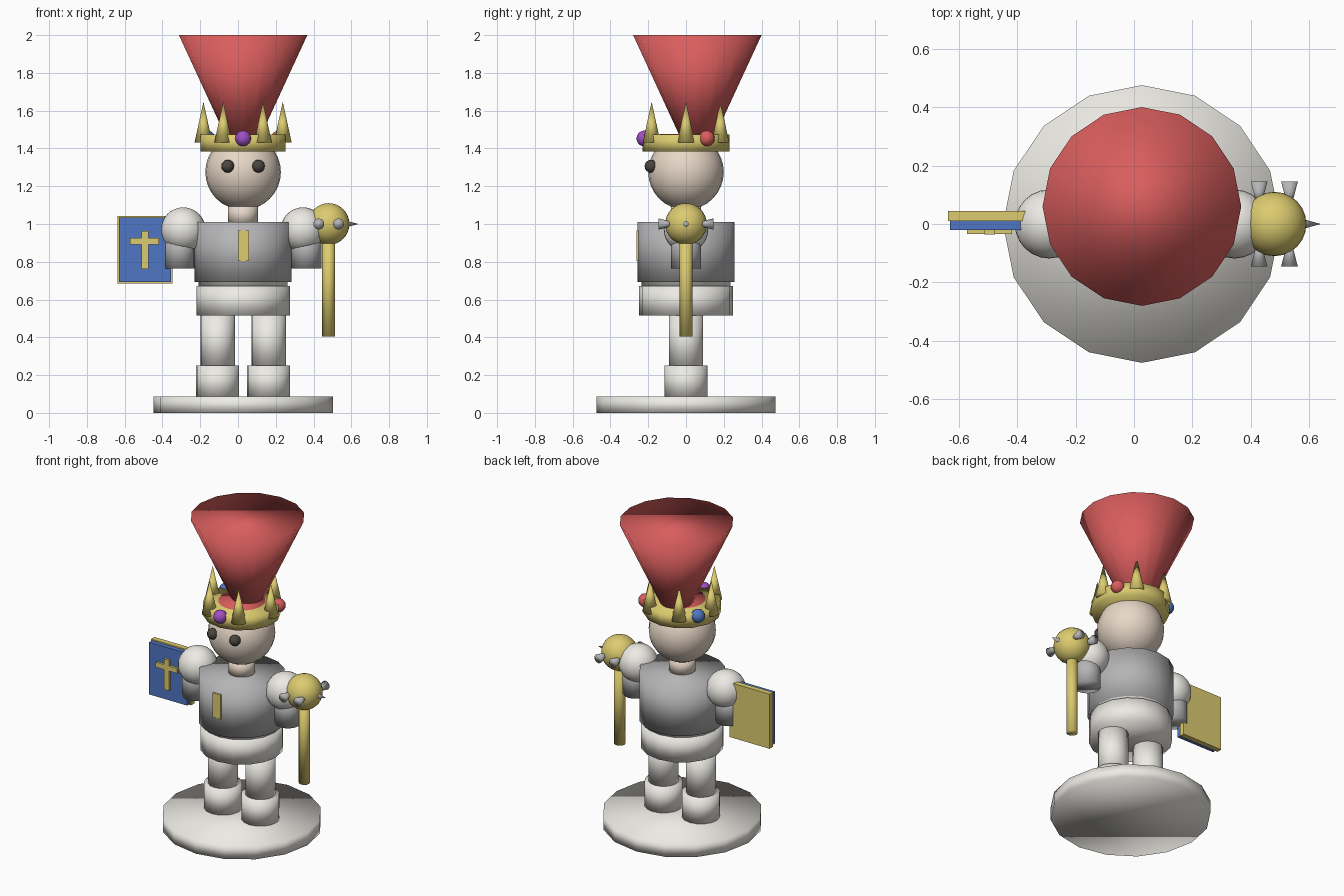
import bpy
from math import pi, radians, sin, cos

if "Cube" in bpy.data.objects:
    bpy.data.objects.remove(bpy.data.objects["Cube"])

CX = 0.027  # figure axis


def material(name, rgb):
    m = bpy.data.materials.new(name)
    m.diffuse_color = (*rgb, 1)
    m.use_nodes = True
    m.node_tree.nodes["Principled BSDF"].inputs["Base Color"].default_value = m.diffuse_color
    return m


WHITE = material("ivory", (0.85, 0.83, 0.78))
GREY = material("steel_grey", (0.46, 0.46, 0.47))
GOLD = material("gold", (0.72, 0.60, 0.16))
RED = material("red", (0.70, 0.11, 0.11))
SKIN = material("skin", (0.80, 0.68, 0.57))
BLUE = material("blue", (0.08, 0.18, 0.55))
PURPLE = material("purple", (0.35, 0.08, 0.55))
DARK = material("dark", (0.07, 0.06, 0.05))


def finish(name, mat, smooth=True):
    o = bpy.context.object
    o.name = name
    o.data.materials.append(mat)
    if smooth:
        bpy.ops.object.shade_smooth()
    return o


def cyl(name, mat, x, y, z0, z1, r0, r1=None, n=16):
    r1 = r0 if r1 is None else r1
    bpy.ops.mesh.primitive_cone_add(vertices=n, radius1=r0, radius2=r1, depth=z1 - z0,
                                    location=(x, y, (z0 + z1) / 2))
    return finish(name, mat)


def ball(name, mat, loc, r, seg=24, rings=16):
    bpy.ops.mesh.primitive_uv_sphere_add(segments=seg, ring_count=rings, radius=r, location=loc)
    return finish(name, mat)


def box(name, mat, lo, hi):
    bpy.ops.mesh.primitive_cube_add(size=1, location=[(a + b) / 2 for a, b in zip(lo, hi)])
    bpy.context.object.scale = [b - a for a, b in zip(lo, hi)]
    return finish(name, mat, False)


# Base, hips and torso
cyl("base", WHITE, CX, 0, 0, 0.087, 0.475)
cyl("hips", WHITE, CX, 0, 0.515, 0.672, 0.248)
cyl("inner_torso", WHITE, CX, 0, 0.66, 1.0, 0.235)
cyl("tunic", GREY, CX, 0, 0.692, 1.01, 0.257)
box("chest_emblem", GOLD, (0.0, -0.262, 0.805), (0.058, -0.235, 0.965))

# Legs, boots, arms and eyes in mirrored pairs
for side, s in (("left", -1), ("right", 1)):
    cyl(side + "_boot", WHITE, CX + s * 0.135, 0, 0.08, 0.25, 0.114)
    cyl(side + "_leg", WHITE, CX + s * 0.135, 0, 0.24, 0.52, 0.091)
    cyl(side + "_arm", GREY, CX + s * 0.335, 0, 0.765, 0.95, 0.08)
    ball(side + "_shoulder", WHITE, (CX + s * 0.317, 0, 0.97), 0.118)
    ball(side + "_eye", DARK, (CX + s * 0.081, -0.185, 1.306), 0.034, 16, 10)

# Head
cyl("neck", SKIN, CX, 0, 1.0, 1.10, 0.08)
ball("head", SKIN, (CX, 0, 1.275), 0.2)

# Crown with spikes and jewels
cyl("crown_band", GOLD, CX, 0, 1.385, 1.474, 0.23, n=14)
cyl("crown_lining", RED, CX, 0, 1.45, 1.477, 0.14)
for i in range(6):
    a = i * pi / 3
    cyl("crown_spike", GOLD, CX + 0.21 * cos(a), 0.21 * sin(a), 1.432, 1.647, 0.047, 0, n=12)
for deg, mat in ((-90, PURPLE), (30, RED), (150, BLUE)):
    a = radians(deg)
    ball("crown_jewel", mat, (CX + 0.22 * cos(a), 0.22 * sin(a), 1.453), 0.042, 16, 10)

# Flared plume
cyl("plume", RED, CX, 0.06, 1.45, 2.0, 0.086, 0.34)

# Book with cross
box("book_back", GOLD, (-0.637, 0.01, 0.685), (-0.347, 0.045, 1.042))
box("book_cover", BLUE, (-0.629, -0.02, 0.693), (-0.355, 0.012, 1.034))
box("book_cross_upright", GOLD, (-0.511, -0.036, 0.763), (-0.475, -0.015, 0.963))
box("book_cross_bar", GOLD, (-0.571, -0.035, 0.892), (-0.417, -0.015, 0.925))

# Mace: shaft, ball and spikes (side spikes flare outwards)
MX, MZ = 0.48, 1.0
cyl("mace_shaft", GOLD, MX, 0, 0.405, 0.98, 0.034, n=12)
ball("mace_ball", GOLD, (MX, 0, MZ), 0.11)
for i in range(6):
    a = i * pi / 3
    px, py = 0.104 * cos(a), 0.104 * sin(a)
    o = cyl("mace_spike", GREY, MX + px, py, MZ - 0.055, MZ + 0.055, 0.03, 0, n=10)
    if i % 3 == 0:
        o.rotation_euler = (0, pi / 2 if px > 0 else -pi / 2, 0)
    else:
        o.rotation_euler = (pi / 2 if py > 0 else -pi / 2, 0, 0)
